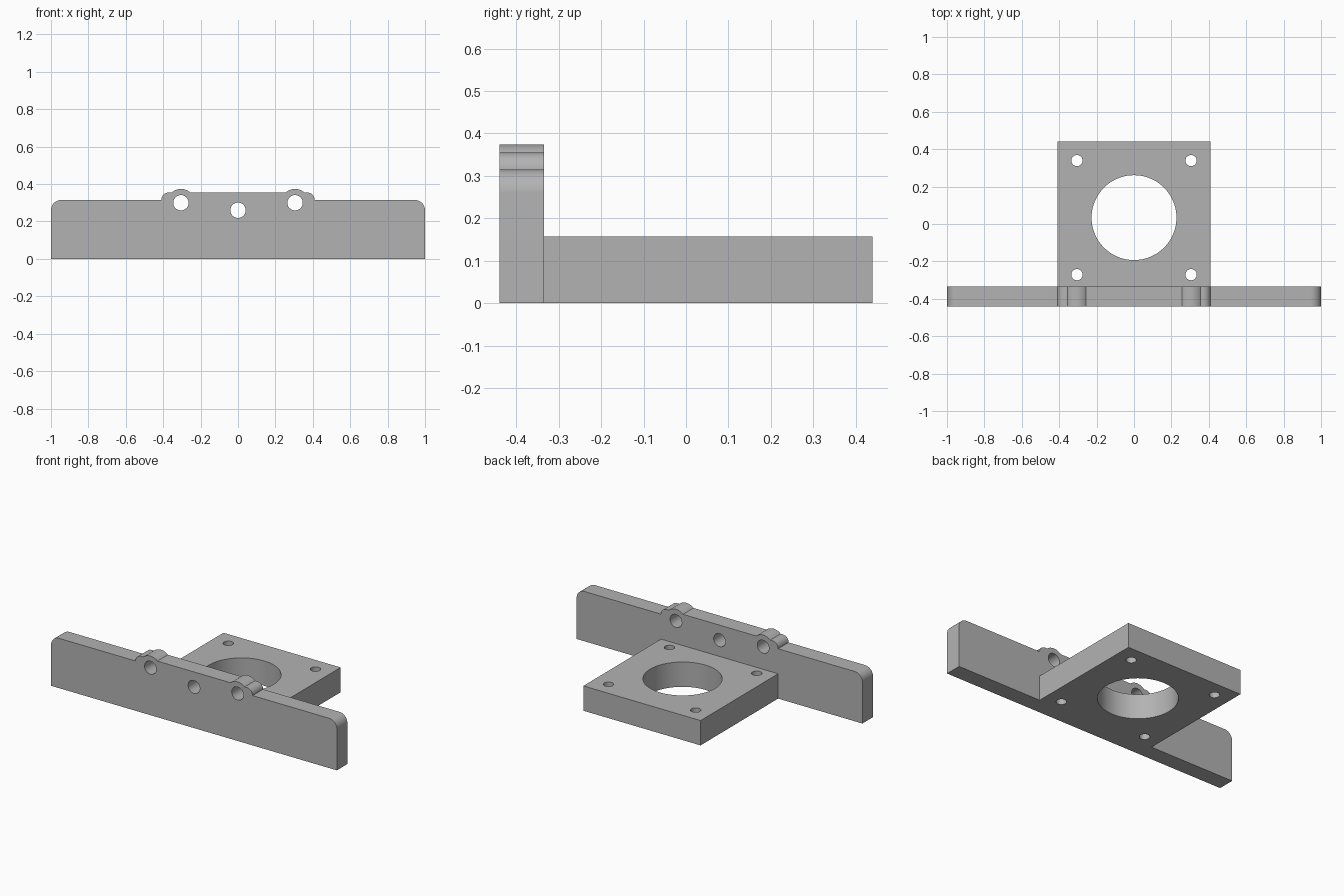
import bpy, bmesh
from math import cos, sin, pi, radians, asin
from mathutils import Matrix

if "Cube" in bpy.data.objects:
    bpy.data.objects.remove(bpy.data.objects["Cube"], do_unlink=True)

grey = bpy.data.materials.new("plain grey")
grey.use_nodes = True
colour = (0.45, 0.45, 0.45, 1)
grey.diffuse_color = colour
grey.node_tree.nodes["Principled BSDF"].inputs["Base Color"].default_value = colour


def arc(cx, cy, r, start, end, steps):
    """Points along an arc, angles in radians."""
    return [(cx + r * cos(start + (end - start) * i / steps),
             cy + r * sin(start + (end - start) * i / steps)) for i in range(steps + 1)]


def circle(cx, cy, r, steps=48):
    return arc(cx, cy, r, 0, 2 * pi, steps)[:-1]


def plate(name, outline, holes, depth, matrix):
    """Fill an outline around its holes, then extrude it to a solid."""
    bm = bmesh.new()
    for loop in [outline] + holes:
        verts = [bm.verts.new((u, v, 0)) for u, v in loop]
        for i, v in enumerate(verts):
            bm.edges.new((v, verts[i - 1]))
    bmesh.ops.triangle_fill(bm, use_beauty=True, use_dissolve=False,
                            edges=bm.edges[:], normal=(0, 0, 1))
    sheet = bmesh.ops.extrude_face_region(bm, geom=bm.faces[:], use_keep_orig=True)
    bmesh.ops.translate(bm, vec=(0, 0, depth),
                        verts=[g for g in sheet["geom"] if isinstance(g, bmesh.types.BMVert)])
    bm.transform(matrix)
    bmesh.ops.recalc_face_normals(bm, faces=bm.faces[:])
    mesh = bpy.data.meshes.new(name)
    bm.to_mesh(mesh)
    bm.free()
    mesh.materials.append(grey)
    obj = bpy.data.objects.new(name, mesh)
    bpy.context.collection.objects.link(obj)
    return obj


# Upright plate: half profile with screw boss and rounded corners, mirrored
boss_x, boss_z, boss_r = 0.305, 0.3, 0.074
ridge, shoulder = 0.355, 0.315
a = asin((ridge - boss_z) / boss_r)
half = [(1, 0)]
half += arc(0.945, shoulder - 0.055, 0.055, 0, pi / 2, 12)
half += arc(0.41 - 0.04, shoulder, 0.04, 0, pi / 2, 10)
half += arc(boss_x, boss_z, boss_r, a, pi - a, 14)
outline = half + [(-x, z) for x, z in reversed(half)]
screw_holes = [circle(x, z, 0.041) for x, z in
               ((-boss_x, boss_z), (0, 0.26), (boss_x, boss_z))]
upright = plate("mounting_bracket", outline, screw_holes, 0.105,
                Matrix.Translation((0, -0.335, 0)) @ Matrix.Rotation(pi / 2, 4, "X"))

# Square base with a large bore and four corner holes
w, front, back = 0.41, -0.335, 0.44
square = [(-w, front), (w, front), (w, back), (-w, back)]
bores = [circle(0, 0.034, 0.227, 72)]
bores += [circle(x, y, 0.03, 32) for x in (-boss_x, boss_x) for y in (-0.271, 0.339)]
base = plate("base_plate", square, bores, 0.157, Matrix.Identity(4))

# Join both plates into one solid
join = upright.modifiers.new("join", "BOOLEAN")
join.operation = "UNION"
join.solver = "EXACT"
join.object = base
bpy.context.view_layer.objects.active = upright
upright.select_set(True)
bpy.ops.object.modifier_apply(modifier=join.name)
bpy.data.objects.remove(base, do_unlink=True)
bpy.ops.object.shade_smooth_by_angle(angle=radians(30))
